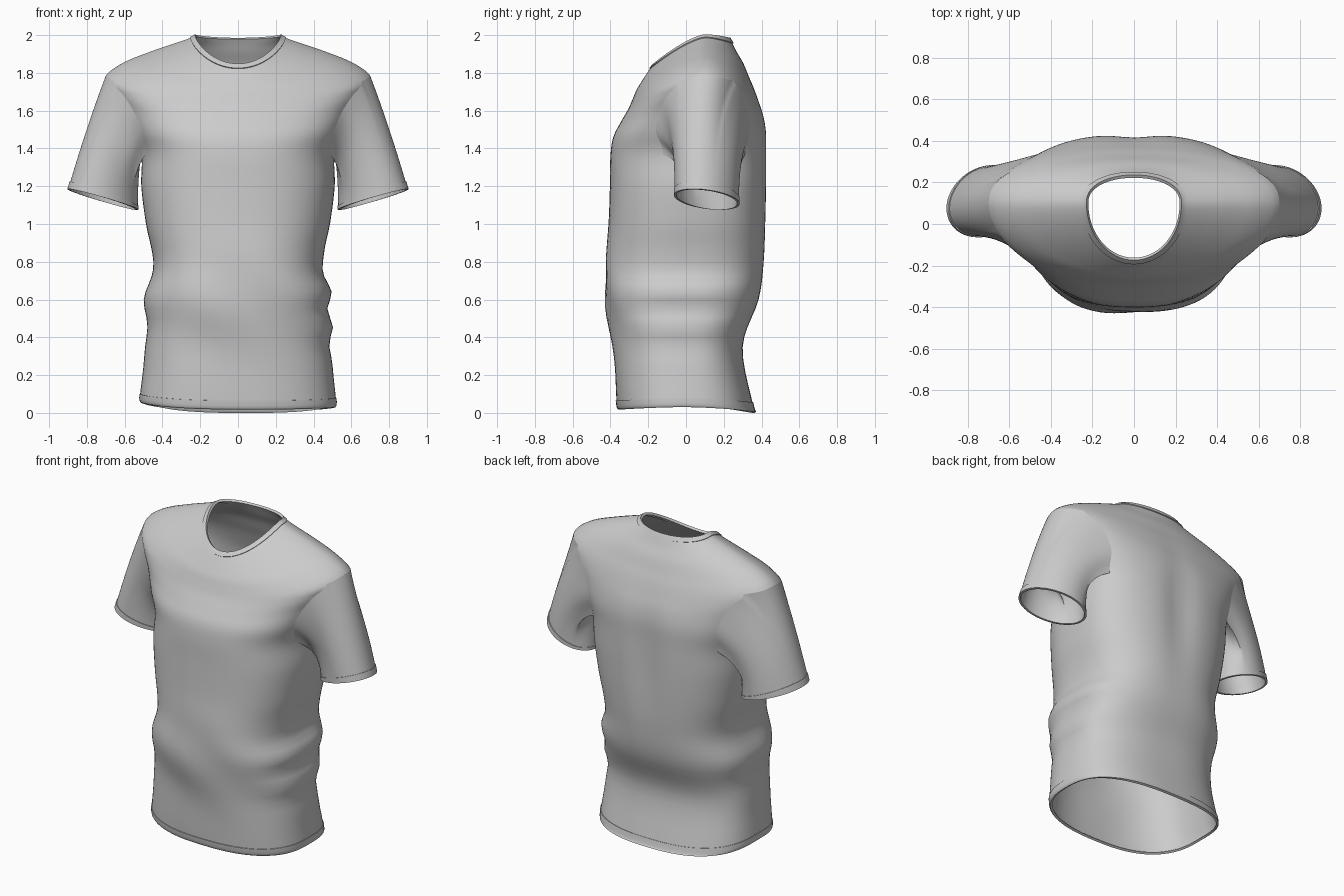
import bpy, math
from mathutils import Vector
from math import sin, cos, exp, pi

if "Cube" in bpy.data.objects:
    bpy.data.objects.remove(bpy.data.objects["Cube"])

COLS, SUB = 96, 5

# Body sections: z side, z front, z back, half width, y front, y back, y side, squareness
SECTIONS = [
    (.045, .02, .004, .512, -.355, .368, -.02, 2.5),
    (.09, .065, .055, .518, -.368, .352, -.02, 2.5),
    (.35, .35, .35, .490, -.385, .300, -.02, 2.5),
    (.60, .60, .60, .488, -.428, .385, -.01, 2.5),
    (.80, .80, .80, .450, -.425, .415, 0, 2.5),
    (1.0, 1.0, 1.0, .487, -.41, .427, .02, 2.5),
    (1.2, 1.2, 1.2, .512, -.403, .432, .05, 2.5),
    (1.37, 1.36, 1.36, .512, -.40, .432, .09, 2.5),
    (1.50, 1.46, 1.48, .565, -.385, .430, .1, 2.4),
    (1.62, 1.54, 1.57, .625, -.345, .415, .1, 2.2),
    (1.72, 1.61, 1.65, .685, -.305, .388, .1, 2.1),
    (1.785, 1.66, 1.72, .700, -.283, .362, .1, 2),
    (1.855, 1.71, 1.78, .605, -.262, .335, .1, 2),
    (1.91, 1.75, 1.85, .470, -.238, .305, .1, 2),
    (1.955, 1.79, 1.91, .340, -.212, .270, .1, 2),
    (1.985, 1.822, 1.955, .252, -.190, .247, .1, 2),
    (2.0, 1.845, 1.983, .226, -.170, .232, .1, 2),
]
LOW, TOP = 7 * SUB, 11 * SUB      # armhole rows
FRONT, BACK = 8, 11               # armhole columns each side of the side seam


def spline(t):
    """Smooth interpolation through the sections."""
    i = min(int(t), len(SECTIONS) - 2)
    f = t - i
    a, b, c, d = [SECTIONS[max(0, min(len(SECTIONS) - 1, i + k))] for k in (-1, 0, 1, 2)]
    return [q + .5 * f * (r - p + f * (2 * p - 5 * q + 4 * r - s + f * (3 * (q - r) + s - p)))
            for p, q, r, s in zip(a, b, c, d)]


def body_point(row, col):
    zs, zf, zb, w, yf, yb, ys, n = spline(row / SUB)
    th = 2 * pi * col / COLS
    # pull columns together at the ends of the armhole so it is rounded
    g = exp(-((row - LOW) / 4) ** 2) + exp(-((row - TOP) / 4) ** 2)
    side = round(th / pi) * pi
    d = th - side
    th = side + d * (1 - .5 * g * exp(-d * d / .6))
    c, s = cos(th), sin(th)
    m = n if s < 0 else n + .35
    x = w * math.copysign(abs(c) ** (2 / n), c)
    y = ys + ((yb - ys) if s > 0 else (ys - yf)) * math.copysign(abs(s) ** (2 / m), s)
    k = abs(s) ** 1.4
    z = zs + ((zb if s > 0 else zf) - zs) * k
    # cloth folds: side crumples, spine hollow, tilted hem
    waist = exp(-((z - .55) / .2) ** 2) * abs(c) ** 3
    x += waist * (.018 * sin((z - .6) * 31) if c > 0 else -.012 * sin((z - .53) * 20))
    if s > 0:
        y -= .022 * exp(-(x / .1) ** 2) * exp(-((z - 1.25) / .35) ** 2)
    else:
        y += .01 * sin(x * 9 + z * 11) * s * s * exp(-((z - .55) / .25) ** 2)
    if z < .3:
        z -= .015 * c * (1 - z / .3) * (1 - .7 * k)
    return Vector((x, y, max(z, 0)))


def make(name, rings, thick, offset, keep=lambda r, c: True, mirror=False):
    """Loft closed rings into a cloth part with thickness."""
    n = len(rings[0])
    faces = [(r * n + c, r * n + (c + 1) % n, (r + 1) * n + (c + 1) % n, (r + 1) * n + c)
             for r in range(len(rings) - 1) for c in range(n) if keep(r, c)]
    used = sorted({v for f in faces for v in f})
    new = {v: i for i, v in enumerate(used)}
    pts = [p for ring in rings for p in ring]
    mesh = bpy.data.meshes.new(name)
    mesh.from_pydata([pts[v] for v in used], [], [[new[v] for v in f] for f in faces])
    ob = bpy.data.objects.new(name, mesh)
    bpy.context.collection.objects.link(ob)
    bpy.ops.object.select_all(action='DESELECT')
    ob.select_set(True)
    bpy.context.view_layer.objects.active = ob
    if mirror:
        ob.modifiers.new("Mirror", 'MIRROR').use_mirror_merge = False
    mod = ob.modifiers.new("Thickness", 'SOLIDIFY')
    mod.thickness, mod.offset = thick, offset
    for m in list(ob.modifiers):
        bpy.ops.object.modifier_apply(modifier=m.name)
    bpy.ops.object.shade_smooth_by_angle(angle=math.radians(40))
    return ob


# Body with armholes, hem band and collar
grid = [[body_point(r, c) for c in range(COLS)] for r in range((len(SECTIONS) - 1) * SUB + 1)]


def solid(r, c):
    if not LOW <= r < TOP:
        return True
    right = c < BACK or c >= COLS - FRONT
    left = COLS // 2 - BACK <= c < COLS // 2 + FRONT
    return not (right or left)


collar_row = len(grid) - 1 - SUB
make("body", grid[SUB:collar_row + 1], .008, -1, lambda r, c: solid(r + SUB, c))
make("bottom_hem", grid[:SUB + 1], .014, -.4)
make("collar", grid[collar_row:], .016, -.3)

# Sleeves: from the armhole edge down to a tilted oval cuff
edge = {(r, c % COLS) for r in range(LOW, TOP + 1) for c in (-FRONT, BACK)}
edge |= {(r, c % COLS) for r in (LOW, TOP) for c in range(-FRONT, BACK + 1)}


def angle(p):
    return math.atan2((p.y - .1) / .2, (p.z - 1.57) / .2)


loop = sorted((grid[r][c] for r, c in edge), key=angle, reverse=True)
centre = Vector((.715, .11, 1.13))
U, V = Vector((.18, -.07, .055)), Vector((.04, .155, 0))


def sleeve_ring(t):
    ring = []
    for p in loop:
        a = angle(p)
        q = centre + U * cos(a) + V * sin(a)
        up = Vector((-.14 - .14 * cos(a), 0, .95))
        h = q + up * (q - p).length * .65
        ring.append(p * (1 - t) ** 2 + h * (2 * t * (1 - t)) + q * t * t)
    return ring


make("sleeves", [sleeve_ring(.95 * i / 20) for i in range(21)], .008, -1, mirror=True)
make("sleeve_cuffs", [sleeve_ring(.95 + .05 * i / 3) for i in range(4)], .014, -.4, mirror=True)
